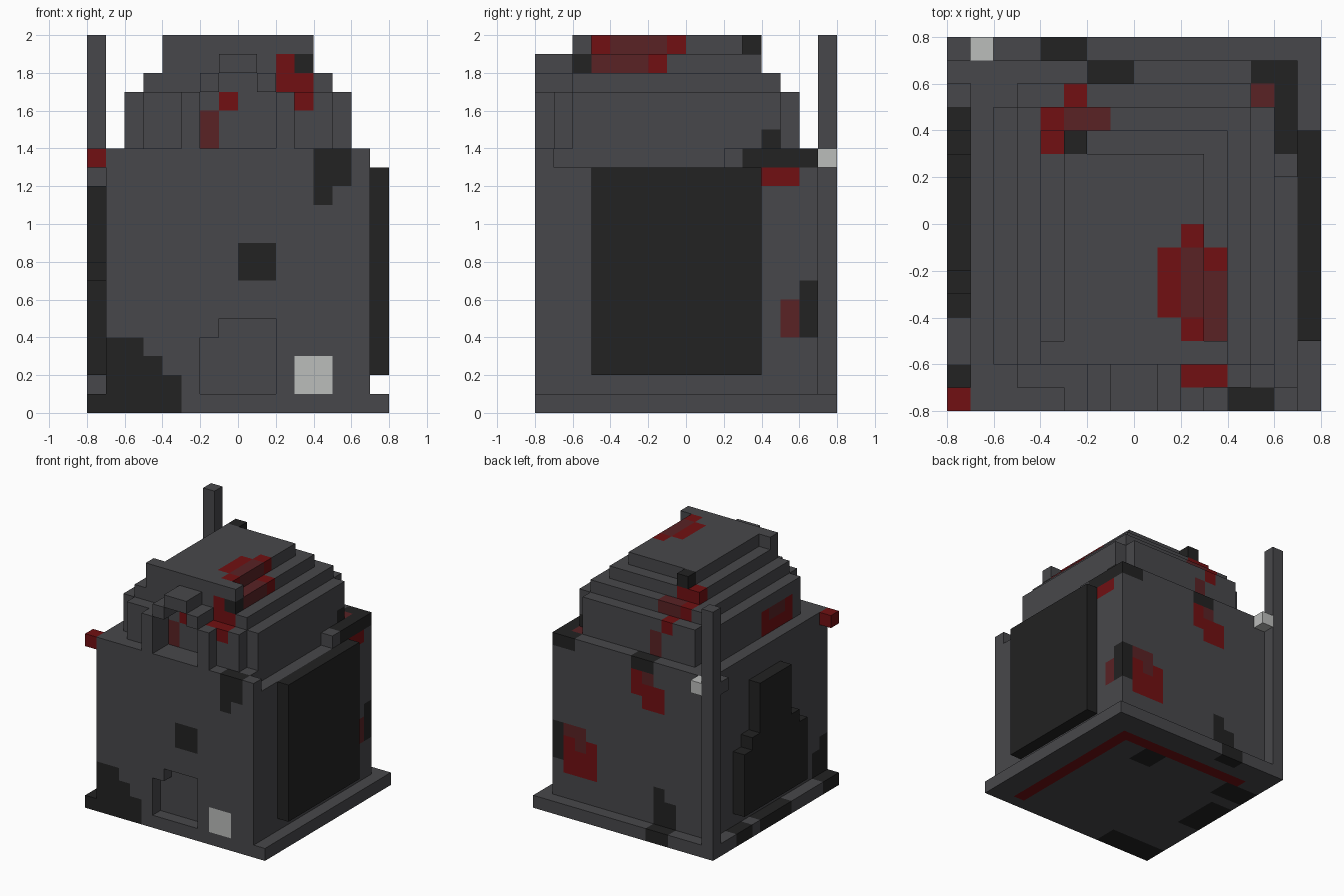
import bpy
import bmesh
from mathutils import Vector

CELL = 0.1  # every part is laid out on a grid of cubes this size

cube = bpy.data.objects.get("Cube")
if cube:
    bpy.data.objects.remove(cube, do_unlink=True)

materials = []


def make_material(label, red, green, blue):
    mat = bpy.data.materials.new(label)
    mat.use_nodes = True
    mat.diffuse_color = (red, green, blue, 1)
    shader = mat.node_tree.nodes["Principled BSDF"]
    shader.inputs["Base Color"].default_value = (red, green, blue, 1)
    materials.append(mat)
    return len(materials) - 1


GREY = make_material("stone_grey", 0.064, 0.064, 0.07)
BLACK = make_material("soot_black", 0.016, 0.016, 0.016)
RED = make_material("bright_red", 0.165, 0.005, 0.006)
FADED = make_material("faded_red", 0.1, 0.016, 0.018)
PALE = make_material("pale_grey", 0.5, 0.51, 0.5)


def cells(x0, x1, y0, y1, z0, z1):
    """Grid cells inside a box."""
    return {(x, y, z) for x in range(x0, x1) for y in range(y0, y1) for z in range(z0, z1)}


def pair(x0, x1, *rest):
    """A box together with its mirror image across x."""
    return cells(x0, x1, *rest) | cells(-x1, -x0, *rest)


def centred(half, *rest):
    """A box centred across x."""
    return cells(-half, half, *rest)


parts = {}      # part name -> its cells
colour_of = {}  # cell -> material index


def part(name, filled, colour=GREY):
    parts[name] = filled
    colour_of.update(dict.fromkeys(filled, colour))


# Base and main block, with a doorway and one open stretch of rim
part("base_plate", centred(8, -8, 8, 0, 1))
doorway = cells(-1, 2, -8, -7, 1, 5) | cells(-2, -1, -8, -7, 1, 4)
rim_gap = cells(6, 7, -7, 2, 13, 14)
part("main_block", centred(7, -8, 7, 1, 14) - doorway - rim_gap)

# Stepped dome
part("drum", centred(6, -6, 5, 14, 17) | centred(5, 5, 6, 14, 17))
for level, name in enumerate(("middle_tier", "upper_tier", "roof_cap")):
    part(name, centred(5 - level, -6, 5 - level, 17 + level, 18 + level))
part("parapet_ends", pair(3, 4, -6, -5, 19, 20))
part("roof_vent", {(-3, 3, 19)}, BLACK)

# Arched front alcove with shoulders
part("front_arch", pair(2, 3, -8, -6, 14, 17) | pair(1, 2, -8, -6, 17, 18)
     | centred(1, -8, -6, 18, 19))
part("arch_shoulders", pair(3, 5, -7, -6, 14, 17))

# Side panels
part("left_panel", cells(7, 8, -5, 4, 2, 13), BLACK)
stepped = set()
for half, top in ((4, 7), (3, 8), (2, 12)):
    stepped |= cells(-8, -7, -half, half, 2, top)
part("right_stepped_panel", stepped, BLACK)

# Mast and corner fittings
part("mast", cells(-8, -7, 7, 8, 1, 20))
part("mast_bracket", {(-8, 6, 13)})
part("mast_lamp", {(-7, 7, 13)}, PALE)
part("corner_lamp", {(-8, -8, 13)}, RED)

SIDES = {"front": (1, min), "back": (1, max), "right": (0, min), "left": (0, max),
         "bottom": (2, min), "top": (2, max)}
surface = {}  # outermost cell on each grid line, for each side
for side, (axis, outermost) in SIDES.items():
    lines = {}
    for c in colour_of:
        lines.setdefault(c[:axis] + c[axis + 1:], []).append(c)
    for line, members in lines.items():
        surface[side, line] = outermost(members)


def stain(colour, side, a, b, width=1, height=1):
    """Colour a rectangle of the outermost cells of one side."""
    for u in range(a, a + width):
        for v in range(b, b + height):
            colour_of[surface[side, (u, v)]] = colour


# Front wall marks, with soot climbing the corner in steps
stain(PALE, "front", 3, 1, 2, 2)
stain(BLACK, "front", 0, 7, 2, 2)
stain(BLACK, "front", 4, 12, 2, 2)
stain(BLACK, "front", 4, 11)
for row in range(1, 4):
    stain(BLACK, "front", -7, row, 5 - row)
stain(BLACK, "right", -7, 1, 1, 2)

# Alcove and front tiers
stain(FADED, "front", -2, 14, 1, 2)
stain(RED, "front", -1, 16)
stain(RED, "front", 2, 17, 2)
stain(RED, "front", 2, 18)
stain(BLACK, "front", 3, 18)
stain(RED, "top", 2, -7, 2)

# Roof
stain(RED, "top", 1, -4, 1, 3)
stain(RED, "top", 2, -5, 1, 5)
stain(FADED, "top", 2, -4, 1, 3)
stain(FADED, "top", 3, -5, 1, 3)
stain(RED, "top", 3, -2)

# Rear tiers and drum sides
stain(RED, "top", -4, 3, 1, 2)
stain(FADED, "top", -3, 4, 2)
stain(RED, "back", -3, 18)
stain(RED, "back", -3, 16)
stain(FADED, "back", -2, 14, 1, 2)
stain(RED, "right", -5, 14, 4, 2)
stain(FADED, "right", -4, 15, 2)
stain(FADED, "top", 5, 5)
stain(BLACK, "left", 4, 14)

# Rear wall and its corner
stain(BLACK, "back", -2, 13, 2)
stain(RED, "back", -1, 11, 1, 2)
stain(FADED, "back", -2, 12)
stain(RED, "back", -3, 10, 2, 2)
stain(RED, "back", 3, 3, 3, 3)
stain(FADED, "back", 4, 5, 1, 2)
stain(FADED, "back", 5, 6)
stain(BLACK, "back", -4, 1, 2, 2)
stain(BLACK, "back", -3, 3)
stain(BLACK, "back", 5, 13)
stain(BLACK, "left", 3, 13, 4)
stain(BLACK, "left", 6, 4, 1, 3)
stain(FADED, "left", 5, 4, 1, 2)
stain(RED, "left", 4, 12, 2)

# Base plate
stain(RED, "bottom", 5, -7, 1, 13)
stain(RED, "bottom", -6, 5, 11)
stain(BLACK, "bottom", -8, -8, 5, 2)
stain(BLACK, "bottom", -8, -2, 2, 4)
stain(BLACK, "bottom", -8, 3, 3, 2)
stain(BLACK, "bottom", -4, 7, 2)
stain(BLACK, "bottom", 1, 3, 2, 2)


def build(name, filled):
    """Mesh the exposed cell faces of a part and merge the flat areas."""
    bm = bmesh.new()
    for c in sorted(filled):
        for axis in range(3):
            for sign in (-1, 1):
                step = [0, 0, 0]
                step[axis] = sign
                if tuple(a + b for a, b in zip(c, step)) in colour_of:
                    continue
                normal = Vector(step)
                u = Vector([float(i == (axis + 1) % 3) for i in range(3)])
                v = normal.cross(u)
                mid = Vector(c) + (Vector((1, 1, 1)) + normal) / 2
                ring = [mid + (s * u + t * v) / 2
                        for s, t in ((-1, -1), (1, -1), (1, 1), (-1, 1))]
                face = bm.faces.new([bm.verts.new(p * CELL) for p in ring])
                face.material_index = colour_of[c]
    bmesh.ops.remove_doubles(bm, verts=bm.verts, dist=CELL / 100)
    bmesh.ops.dissolve_limit(bm, angle_limit=0.01, verts=bm.verts, edges=bm.edges,
                             delimit={'MATERIAL'})
    mesh = bpy.data.meshes.new(name)
    bm.to_mesh(mesh)
    bm.free()
    for mat in materials:
        mesh.materials.append(mat)
    bpy.context.collection.objects.link(bpy.data.objects.new(name, mesh))


for name, filled in parts.items():
    build(name, filled)
